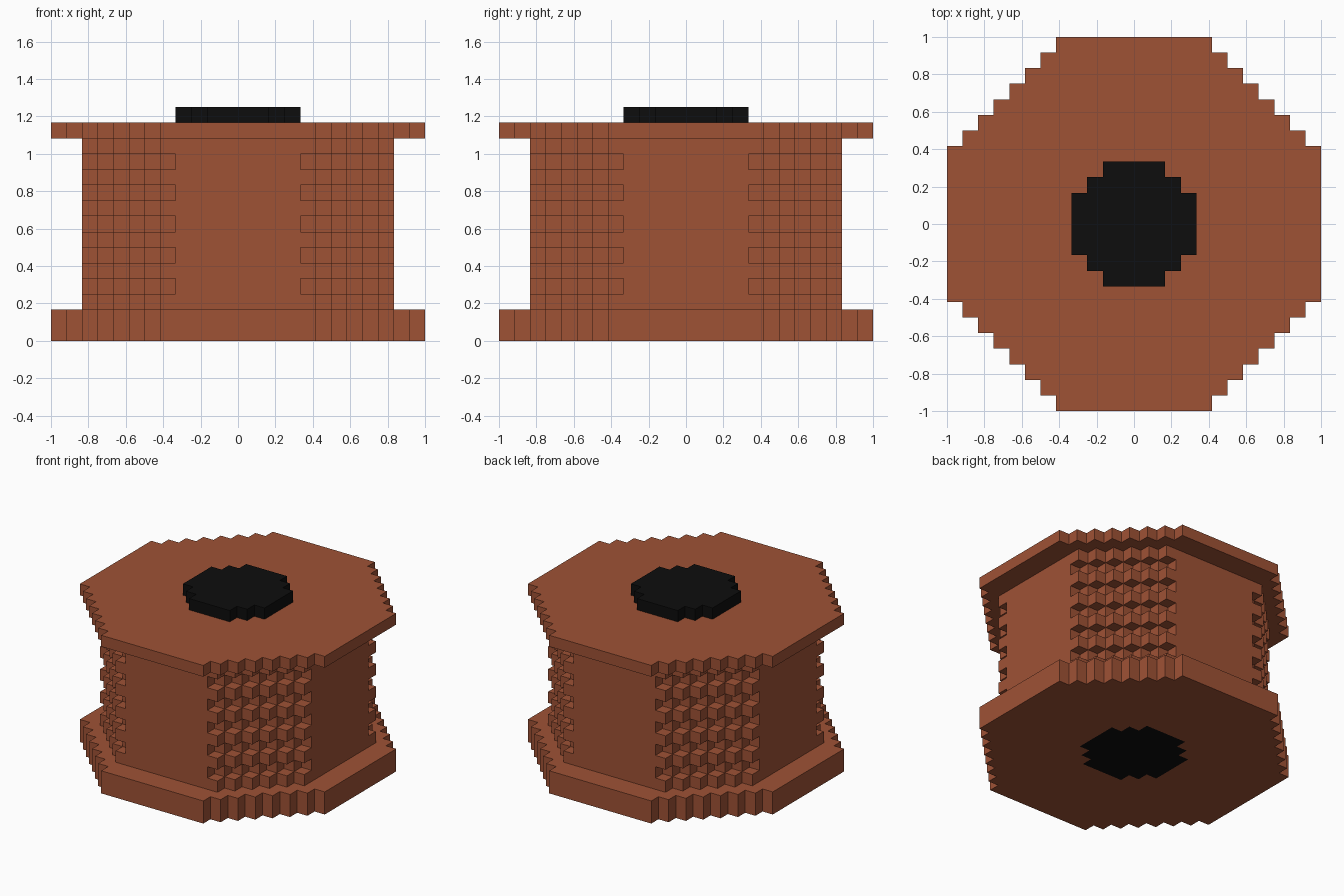
import bpy, bmesh
from mathutils import Vector

if "Cube" in bpy.data.objects:
    bpy.data.objects.remove(bpy.data.objects["Cube"])

U = 1 / 12  # block size


def material(name, rgb):
    m = bpy.data.materials.new(name)
    m.diffuse_color = (*rgb, 1)
    m.use_nodes = True
    m.node_tree.nodes["Principled BSDF"].inputs["Base Color"].default_value = m.diffuse_color
    return m


brown = material("brown_wood", (0.345, 0.084, 0.036))
black = material("black", (0.004, 0.004, 0.004))

# name, block layers, half width, corner cut limit per layer, material
# the drum's corners are grooved on every odd layer
parts = [
    ("bottom_flange", range(0, 2), 12, lambda z: 15, brown),
    ("grooved_drum", range(2, 13), 10, lambda z: 13 - z % 2, brown),
    ("top_flange", range(13, 14), 12, lambda z: 15, brown),
    ("spindle", range(0, 15), 4, lambda z: 4, black),
]

# Fill the block grid; the spindle runs through the other parts
owner = {}
for name, layers, half, cut, mat in parts:
    for z in layers:
        for x in range(-half, half):
            for y in range(-half, half):
                if max(x, -x - 1) + max(y, -y - 1) <= cut(z):
                    owner[x, y, z] = name


def build(name, mat):
    """Skin the exposed block sides of one part and merge the flat areas."""
    bm = bmesh.new()
    verts = {}

    def vert(p):
        key = tuple(round(c) for c in p)
        if key not in verts:
            verts[key] = bm.verts.new(Vector(key) * U)
        return verts[key]

    for cell, part in owner.items():
        if part != name:
            continue
        for axis in range(3):
            for side in (0, 1):
                beside = list(cell)
                beside[axis] += 2 * side - 1
                if tuple(beside) in owner:
                    continue
                a, b = Vector((0, 0, 0)), Vector((0, 0, 0))
                a[(axis + 1) % 3] = b[(axis + 2) % 3] = 1
                o = Vector(cell)
                o[axis] += side
                loop = [o, o + a, o + a + b, o + b]
                bm.faces.new([vert(p) for p in (loop if side else loop[::-1])])
    bmesh.ops.dissolve_limit(bm, angle_limit=0.01, verts=bm.verts[:], edges=bm.edges[:])
    mesh = bpy.data.meshes.new(name)
    bm.to_mesh(mesh)
    bm.free()
    mesh.materials.append(mat)
    bpy.context.collection.objects.link(bpy.data.objects.new(name, mesh))


for name, layers, half, cut, mat in parts:
    build(name, mat)
